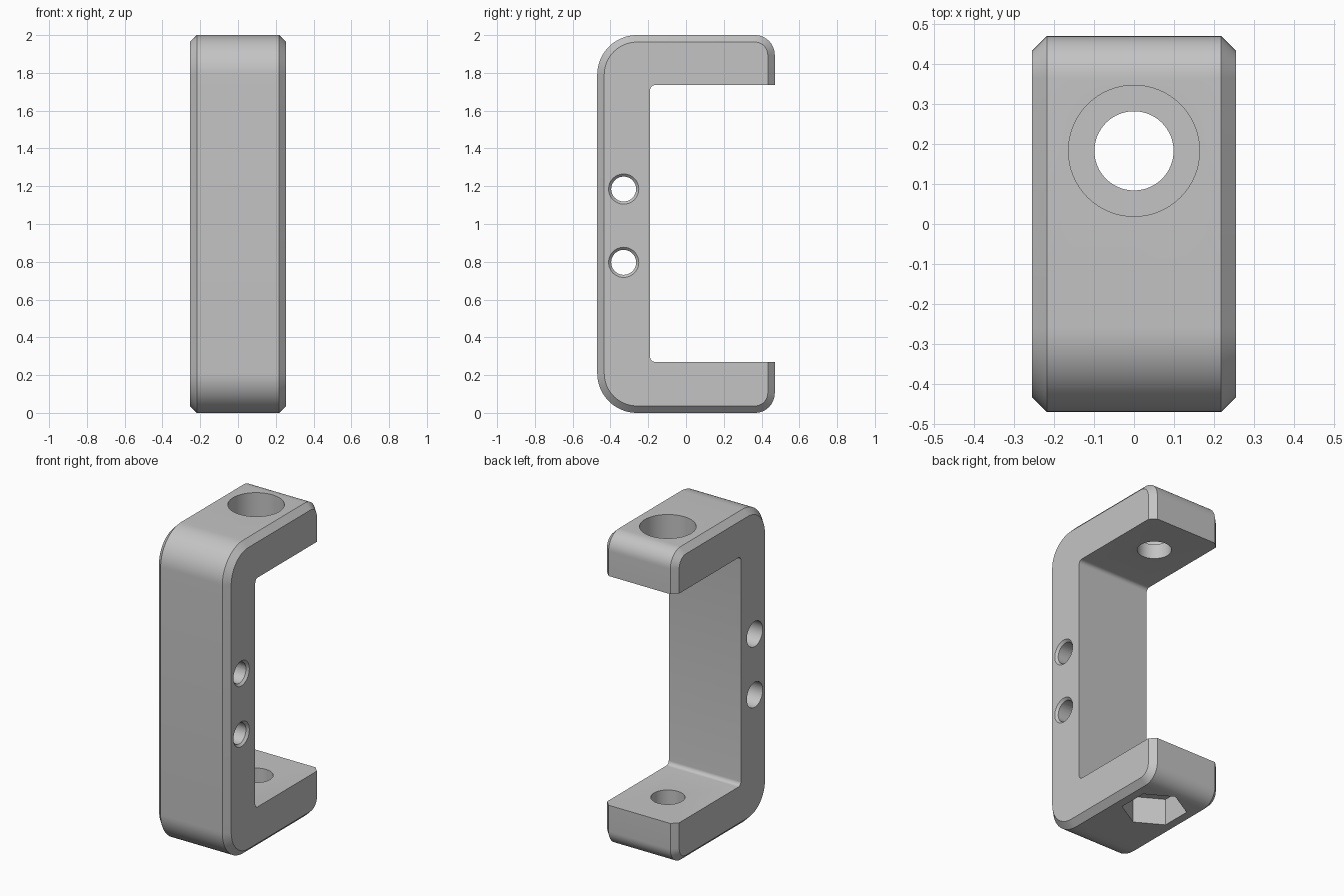
import bpy, bmesh, math
from mathutils import Matrix

if "Cube" in bpy.data.objects:
    bpy.data.objects.remove(bpy.data.objects["Cube"])

grey = bpy.data.materials.new("plain grey")
grey.diffuse_color = (0.55, 0.55, 0.55, 1)
grey.use_nodes = True
grey.node_tree.nodes["Principled BSDF"].inputs["Base Color"].default_value = grey.diffuse_color


def arc(cy, cz, r, a0, a1, n=12):
    pts = []
    for i in range(n + 1):
        a = math.radians(a0 + (a1 - a0) * i / n)
        pts.append((cy + r * math.cos(a), cz + r * math.sin(a)))
    return pts


def c_profile(d):
    """C outline in (y, z); d insets the outer edge only."""
    f = 0.025
    p = [(0.47 - d, 1.735)]
    p += arc(0.365, 1.895, 0.105 - d, 0, 90)
    p += arc(-0.26, 1.79, 0.21 - d, 90, 180, 16)
    p += arc(-0.26, 0.21, 0.21 - d, 180, 270, 16)
    p += arc(0.365, 0.105, 0.105 - d, 270, 360)
    p += [(0.47 - d, 0.27)]
    p += arc(-0.19 + f, 0.27 + f, f, 270, 180, 6)
    p += arc(-0.19 + f, 1.735 - f, f, 180, 90, 6)
    return p


def to_object(bm, name):
    bmesh.ops.recalc_face_normals(bm, faces=bm.faces)
    me = bpy.data.meshes.new(name)
    bm.to_mesh(me)
    bm.free()
    me.materials.append(grey)
    ob = bpy.data.objects.new(name, me)
    bpy.context.collection.objects.link(ob)
    return ob


# C-shaped body: four sections across x, chamfered at both sides
bm = bmesh.new()
rings = []
for x, d in ((-0.255, 0.037), (-0.218, 0), (0.218, 0), (0.255, 0.037)):
    rings.append([bm.verts.new((x, y, z)) for y, z in c_profile(d)])
n = len(rings[0])
for a, b in zip(rings, rings[1:]):
    for i in range(n):
        j = (i + 1) % n
        quad = [a[i], a[j], b[j], b[i]]
        # the chamfer fades out on the inner edge, where it stays flat
        bm.faces.new(quad)
bm.faces.new(rings[0])
bm.faces.new(rings[-1])
body = to_object(bm, "clamp_body")


def cut(start, end, axis, r0, r1=None, sides=64, turn=0):
    """Cut a cylinder, cone or prism out of the body between two points on an axis."""
    bm = bmesh.new()
    bmesh.ops.create_cone(bm, cap_ends=True, segments=sides, radius1=r0,
                          radius2=r0 if r1 is None else r1, depth=end - start)
    mid = (start + end) / 2
    if axis[0] == "z":
        m = Matrix.Translation((0, axis[1], mid)) @ Matrix.Rotation(math.radians(turn), 4, "Z")
    else:
        m = Matrix.Translation((mid, axis[1], axis[2])) @ Matrix.Rotation(math.pi / 2, 4, "Y")
    bmesh.ops.transform(bm, matrix=m, verts=bm.verts)
    cutter = to_object(bm, "hole_cutter")
    cutter.hide_render = True
    mod = body.modifiers.new("hole", "BOOLEAN")
    mod.operation = "DIFFERENCE"
    mod.solver = "EXACT"
    mod.object = cutter
    bpy.context.view_layer.objects.active = body
    bpy.ops.object.modifier_apply(modifier=mod.name)
    bpy.data.objects.remove(cutter)


# bolt hole through both arms, round head recess on top, hex nut pocket below
bolt = ("z", 0.183)
cut(-0.1, 2.1, bolt, 0.099)
cut(1.83, 2.1, bolt, 0.164)
# create_cone starts its first vertex on an axis; vertices must lie along y
cut(-0.1, 0.17, bolt, 0.19, sides=6, turn=0)

# two cross holes through the spine: countersunk right, head recess left
for z in (1.185, 0.797):
    hole = ("x", -0.33, z)
    cut(-0.4, 0.4, hole, 0.066, sides=48)
    cut(-0.4, 0.0, hole, 0.08, sides=48)
    cut(0.235, 0.275, hole, 0.06, 0.1, sides=48)

bpy.ops.object.select_all(action="DESELECT")
body.select_set(True)
bpy.context.view_layer.objects.active = body
bpy.ops.object.shade_smooth_by_angle(angle=math.radians(30))
